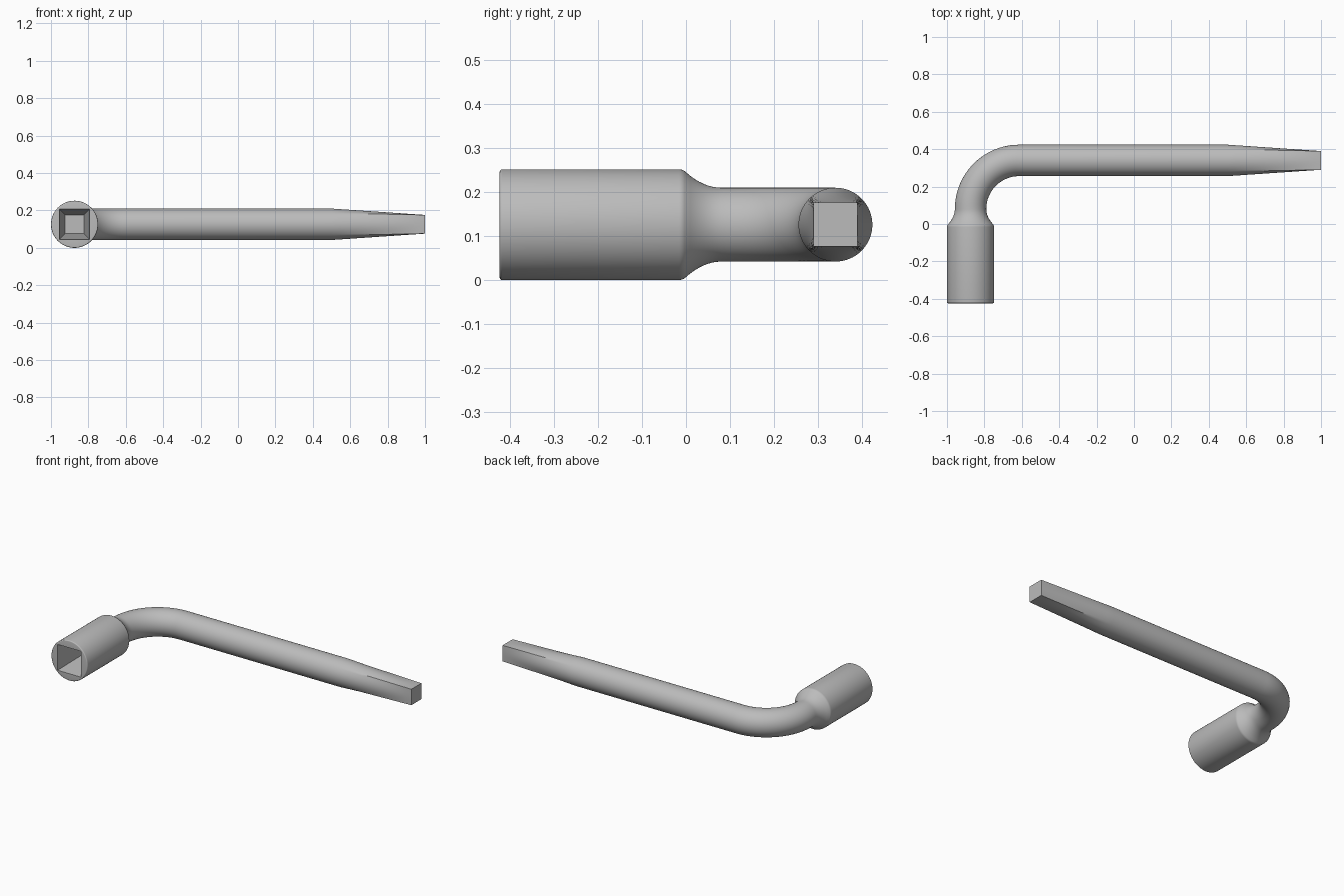
import bpy, bmesh, math
from mathutils import Vector

cube = bpy.data.objects.get("Cube")
if cube:
    bpy.data.objects.remove(cube)

N = 64                      # points in each cross-section
SOCKET_R, ROD_R, TIP = 0.126, 0.084, 0.05
SX, RY, Z = -0.874, 0.34, 0.126   # socket axis x, rod axis y, height
BEND = 0.26                 # bend radius of the centre line
FRONT = -0.424

bm = bmesh.new()
rings = []


def ring(x, y, turn, radius, half=0.0, square=0.0):
    """Cross-section blended from a circle to a square, turned from +y toward +x."""
    side = Vector((math.cos(turn), -math.sin(turn), 0))
    verts = []
    for i in range(N):
        a = 2 * math.pi * i / N
        c, s = math.cos(a), math.sin(a)
        k = radius * (1 - square) + square * half / max(abs(c), abs(s))
        verts.append(bm.verts.new(Vector((x, y, Z)) + side * (c * k) + Vector((0, 0, s * k))))
    rings.append(verts)


# Tapered square recess, from its floor out to the mouth
ring(SX, FRONT + 0.32, 0, 0, 0.05, 1)
ring(SX, FRONT, 0, 0, 0.081, 1)

# Socket barrel with small rounded rims
ring(SX, FRONT, 0, SOCKET_R - 0.006)
for i in range(1, 5):
    a = i * math.pi / 8
    ring(SX, FRONT + 0.006 * (1 - math.cos(a)), 0, SOCKET_R - 0.006 + 0.006 * math.sin(a))
for i in range(5):
    a = i * math.pi / 20
    ring(SX, -0.016 + 0.022 * math.sin(a), 0, SOCKET_R - 0.022 * (1 - math.cos(a)))

# Concave neck down to the rod radius
for i in range(1, 9):
    t = i / 8
    ring(SX, 0.08 * t + (1 - t) * 0.0, 0, ROD_R + 0.035 * (1 - t) ** 2)

# Quarter bend
for i in range(1, 25):
    a = i * math.pi / 48
    ring(SX + BEND * (1 - math.cos(a)), RY - BEND + BEND * math.sin(a), a, ROD_R)

# Straight rod, then taper from round to square
for i in range(13):
    t = i / 12
    ring(0.5 + 0.5 * t, RY, math.pi / 2, ROD_R, TIP, t)

# Skin the sections and close both ends
for a, b in zip(rings, rings[1:]):
    for i in range(N):
        j = (i + 1) % N
        bm.faces.new((a[i], a[j], b[j], b[i]))
bm.faces.new(rings[0])
bm.faces.new(rings[-1])
bmesh.ops.recalc_face_normals(bm, faces=bm.faces[:])

mesh = bpy.data.meshes.new("bent_socket_key")
bm.to_mesh(mesh)
bm.free()
key = bpy.data.objects.new("bent_socket_key", mesh)
bpy.context.collection.objects.link(key)

# Steel
steel = bpy.data.materials.new("steel_grey")
steel.use_nodes = True
colour = (0.5, 0.5, 0.5, 1)
steel.diffuse_color = colour
steel.node_tree.nodes["Principled BSDF"].inputs["Base Color"].default_value = colour
mesh.materials.append(steel)

bpy.ops.object.select_all(action='DESELECT')
key.select_set(True)
bpy.context.view_layer.objects.active = key
bpy.ops.object.shade_smooth_by_angle(angle=math.radians(38))
